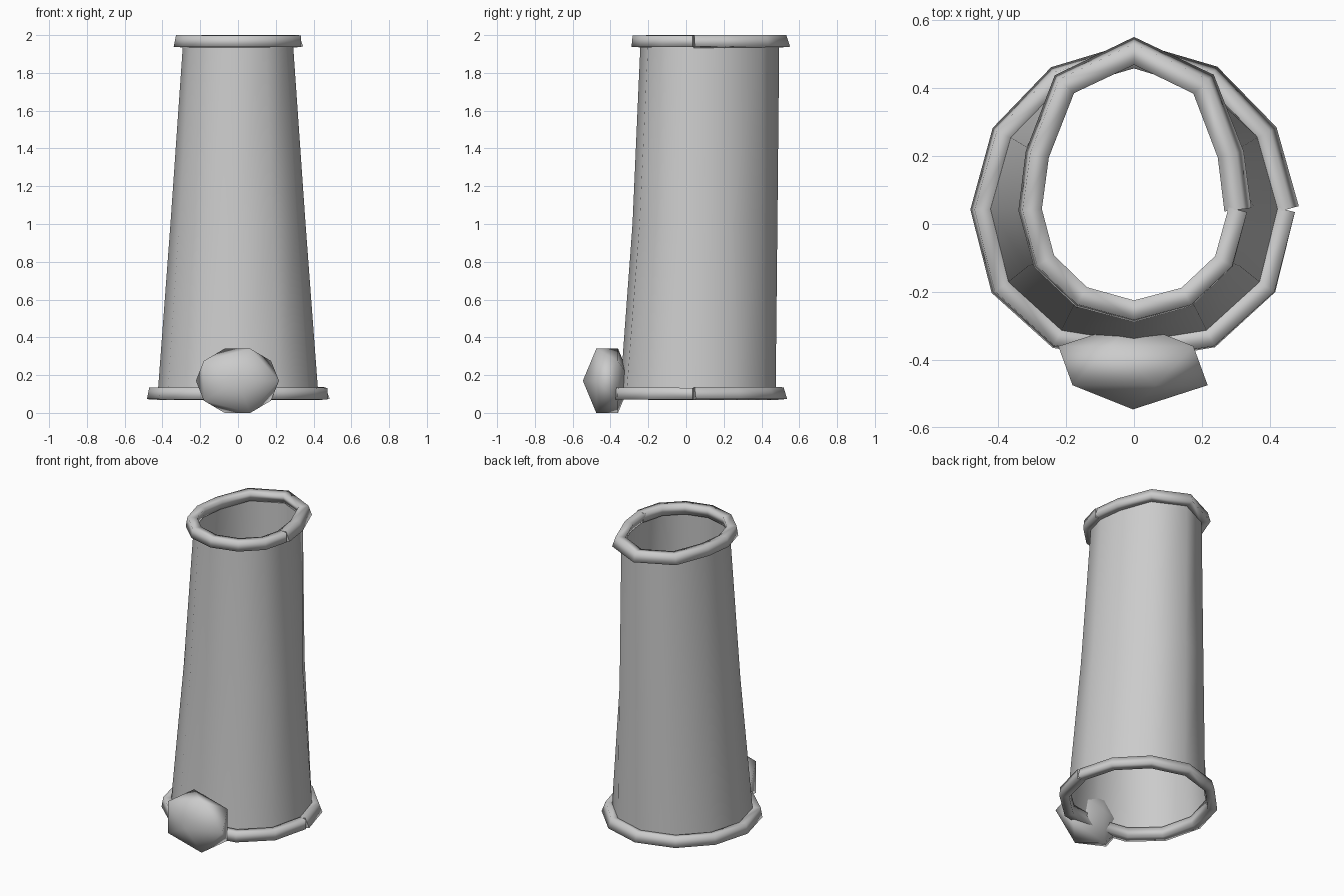
import bpy, math
from mathutils import Vector

if "Cube" in bpy.data.objects:
    bpy.data.objects.remove(bpy.data.objects["Cube"])

# Half outlines (x >= 0) from the front point round to the back point
BOTTOM = [(0, -.372), (.225, -.335), (.39, -.185), (.447, .042), (.385, .265), (.225, .43), (0, .497)]
TOP = [(0, -.257), (.155, -.215), (.265, -.11), (.306, .042), (.285, .205), (.205, .412), (0, .51)]


def full(half):
    """Mirror a half outline into a closed 12-point loop, counter-clockwise from the front."""
    return [Vector(p) for p in half] + [Vector((-x, y)) for x, y in half[-2:0:-1]]


def make(name, verts, faces):
    me = bpy.data.meshes.new(name)
    me.from_pydata(verts, [], faces)
    me.update()
    ob = bpy.data.objects.new(name, me)
    bpy.context.collection.objects.link(ob)
    for p in me.polygons:
        p.use_smooth = True
    return ob


def shrink(loop, d):
    """Move every loop point inward by distance d."""
    c = Vector((0, .09))
    return [p - (p - c).normalized() * d for p in loop]


# Open-ended tapered sleeve
low, high = shrink(full(BOTTOM), .022), shrink(full(TOP), .016)
mid = [(a + b) / 2 for a, b in zip(low, high)]
mid = [Vector((p.x, p.y + (.012 if p.y < 0 else 0))) for p in mid]
verts = [(p.x, p.y, z) for loop, z in ((low, .1), (mid, 1.0), (high, 1.97)) for p in loop]
faces = [(r * 12 + i, r * 12 + (i + 1) % 12, r * 12 + 12 + (i + 1) % 12, r * 12 + 12 + i)
         for r in range(2) for i in range(12)]
make("sleeve", verts, faces)


def rim(name, half, z, w=.028, h=.031):
    """Square-section band with unjoined ends meeting on the right side."""
    loop = full(half)
    path = [loop[(3 - i) % 12] for i in range(13)]
    verts, faces = [], []
    for i, p in enumerate(path):
        dirs = []
        if i > 0:
            dirs.append((p - path[i - 1]).normalized())
        if i < 12:
            dirs.append((path[i + 1] - p).normalized())
        t = sum(dirs, Vector((0, 0))).normalized()
        out = Vector((-t.y, t.x)) / t.dot(dirs[0])
        lean = .012 * i / 12
        for sx, sz in ((-1, -1), (1, -1), (1, 1), (-1, 1)):
            q = p + out * (sx * w - sz * lean)
            verts.append((q.x, q.y, z + sz * h + sx * lean * .3))
    for i in range(12):
        for k in range(4):
            a, b = i * 4 + k, i * 4 + (k + 1) % 4
            faces.append((a, b, b + 4, a + 4))
    faces += [(3, 2, 1, 0), (48, 49, 50, 51)]
    ob = make(name, verts, faces)
    ob.data.polygons[-1].use_smooth = ob.data.polygons[-2].use_smooth = False


rim("bottom_rim", BOTTOM, .102)
rim("top_rim", TOP, 1.967)

# Flattened low-poly knob at the front foot
bpy.ops.mesh.primitive_ico_sphere_add(subdivisions=1, radius=1, location=(-.003, -.4175, .17),
                                      rotation=(math.pi / 2, 0, 0))
knob = bpy.context.object
knob.name = "front_knob"
knob.scale = (.246, .2, .1286)
bpy.ops.object.shade_smooth()
